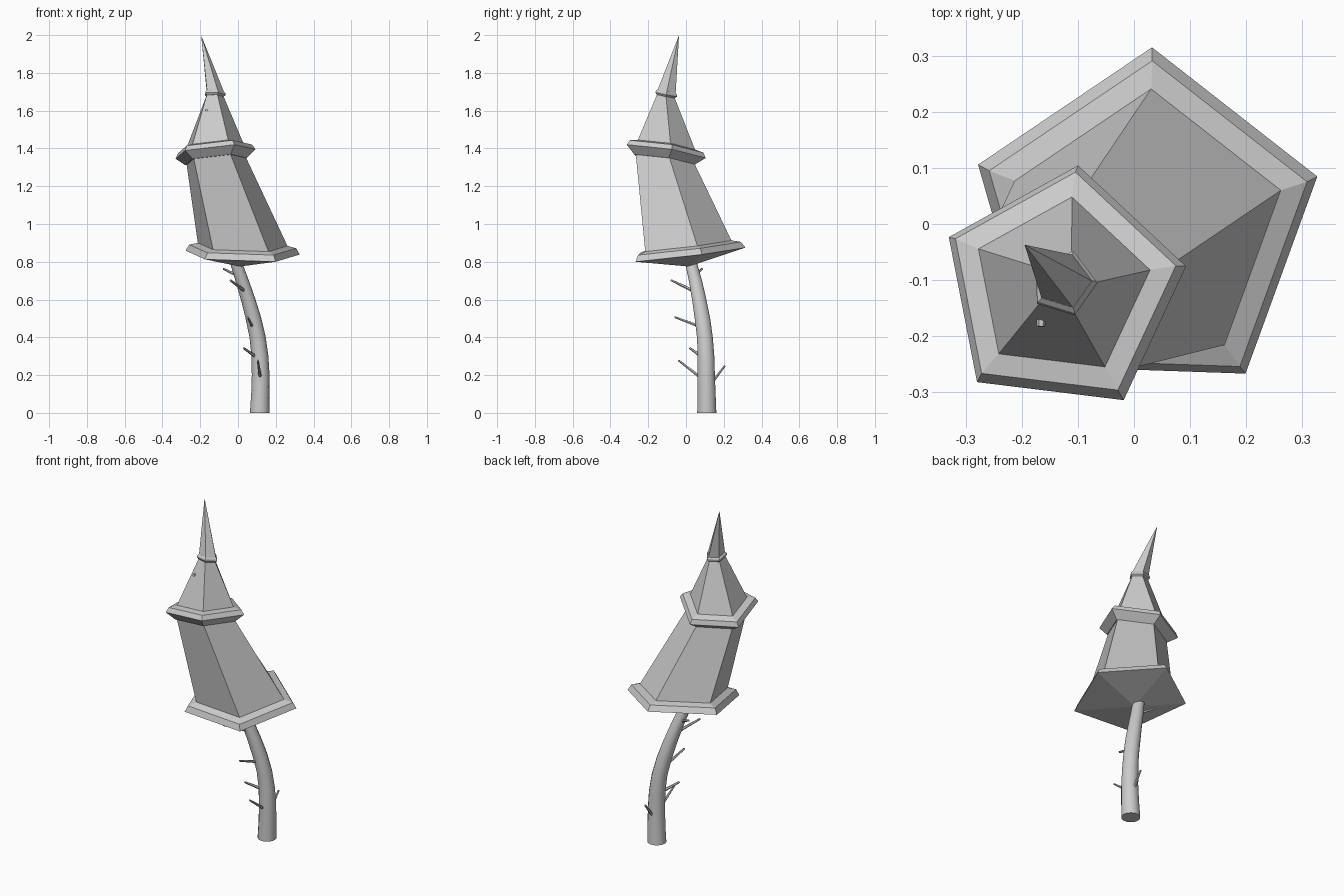
import bpy, bmesh, math
from mathutils import Vector

if "Cube" in bpy.data.objects:
    bpy.data.objects.remove(bpy.data.objects["Cube"])


def ring(frame, r, h=0.0, n=5):
    """Tilted polygon; frame = (centre, slope x, slope y, phase in degrees), h = offset along the normal."""
    c, sx, sy, phase = frame
    c = Vector(c) + Vector((-sx, -sy, 1)) * h
    pts = []
    for i in range(n):
        a = math.radians(phase) + 2 * math.pi * i / n
        x, y = r * math.cos(a), r * math.sin(a)
        pts.append(c + Vector((x, y, sx * x + sy * y)))
    return pts


def loft(name, rings, smooth=False, bottom=None, top=None):
    """Skin a stack of rings; each end is a flat cap or a point."""
    bm = bmesh.new()
    vs = [[bm.verts.new(p) for p in r] for r in rings]
    n = len(rings[0])
    for a, b in zip(vs, vs[1:]):
        for i in range(n):
            j = (i + 1) % n
            bm.faces.new((a[i], a[j], b[j], b[i]))
    for end, tip in ((vs[0], bottom), (vs[-1], top)):
        if tip is None:
            bm.faces.new(end)
        else:
            t = bm.verts.new(tip)
            for i in range(n):
                bm.faces.new((end[i], end[(i + 1) % n], t))
    bmesh.ops.recalc_face_normals(bm, faces=bm.faces)
    me = bpy.data.meshes.new(name)
    bm.to_mesh(me)
    bm.free()
    ob = bpy.data.objects.new(name, me)
    bpy.context.collection.objects.link(ob)
    if smooth:
        bpy.context.view_layer.objects.active = ob
        ob.select_set(True)
        bpy.ops.object.shade_smooth_by_angle(angle=math.radians(40))
        ob.select_set(False)
    return ob


# Tilted frames of the three levels
BASE = ((0.021, -0.003, 0.837), -0.03, 0.12, 88)
EAVE = ((-0.127, -0.118, 1.38), 0.10, -0.15, 83)
NECK = ((-0.125, -0.105, 1.69), -0.04, -0.2, 73)

# Floor with pointed underside
loft("floor_rim", [ring(BASE, 0.318), ring(BASE, 0.298, 0.033), ring(BASE, 0.25, 0.046)],
     bottom=(0.01, 0.015, 0.775))

# Leaning walls
loft("walls", [ring(BASE, 0.25, 0.044), ring(EAVE, 0.165, -0.03)])

# Eave around the roof
loft("eave", [ring(EAVE, 0.172, -0.042), ring(EAVE, 0.224), ring(EAVE, 0.208, 0.026),
              ring(EAVE, 0.163, 0.036)])

# Roof, collar and spire
loft("roof", [ring(EAVE, 0.163, 0.034), ring(NECK, 0.048, -0.01)])
loft("collar", [ring(NECK, 0.05, -0.014), ring(NECK, 0.06, -0.004), ring(NECK, 0.058, 0.006),
                ring(NECK, 0.05, 0.014)])
loft("spire", [ring(NECK, 0.05, 0.012)], top=(-0.195, -0.037, 2.0))

# Curved tapering trunk
path = [(0.115, 0.11, 0, 0.052), (0.119, 0.109, 0.1, 0.049), (0.12, 0.107, 0.2, 0.047),
        (0.116, 0.106, 0.3, 0.045), (0.104, 0.1, 0.4, 0.043), (0.082, 0.087, 0.5, 0.042),
        (0.054, 0.07, 0.6, 0.039), (0.022, 0.05, 0.7, 0.036), (-0.005, 0.03, 0.78, 0.033),
        (-0.015, 0.022, 0.82, 0.031)]
loft("trunk", [ring(((x, y, z), 0, 0, 0), r, n=14) for x, y, z, r in path], smooth=True)


# Twigs
def twig(name, a, b, r=0.009):
    a, b = Vector(a), Vector(b)
    q = (b - a).to_track_quat('Z', 'Y')
    flat = ((0, 0, 0), 0, 0, 0)
    loft(name, [[p + q @ v for v in ring(flat, rr, n=6)] for p, rr in ((a, r), (b, r * 0.6))],
         smooth=True)


for i, (a, b) in enumerate([
        ((0.118, 0.08, 0.185), (0.105, -0.04, 0.278)),
        ((0.09, 0.08, 0.30), (0.03, 0.02, 0.343)),
        ((0.077, 0.08, 0.455), (0.052, -0.06, 0.507)),
        ((0.03, 0.03, 0.65), (-0.04, -0.078, 0.702)),
        ((0.12, 0.13, 0.15), (0.125, 0.206, 0.25)),
        ((0.0, 0.045, 0.725), (-0.078, 0.085, 0.763))]):
    twig(f"twig_{i + 1}", a, b)

# Tiny stub poking through the roof front
twig("roof_stub", (-0.163, -0.14, 1.598), (-0.166, -0.183, 1.603), 0.012)
